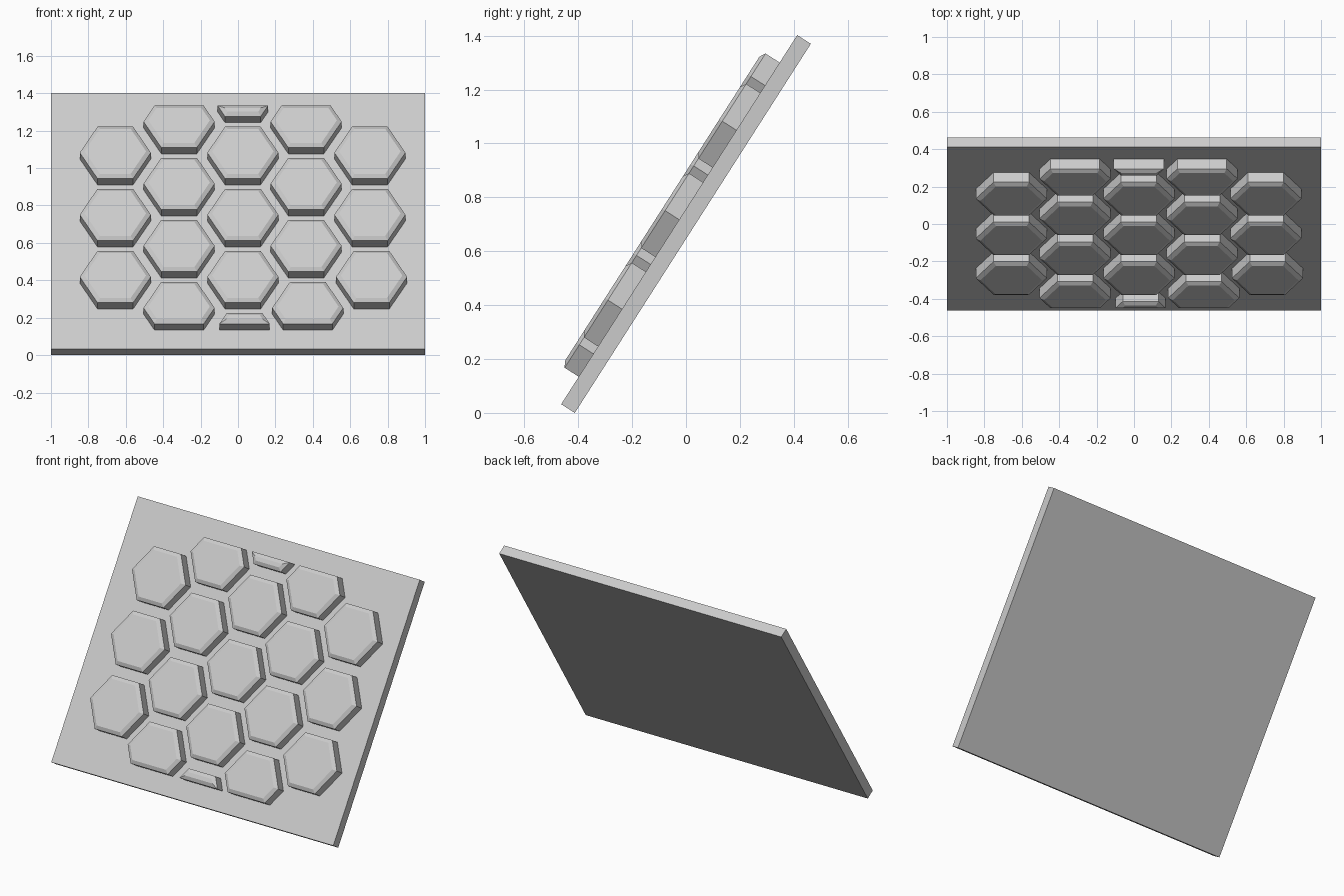
import bpy
import bmesh
from math import radians
from mathutils import Matrix, Vector

cube = bpy.data.objects.get("Cube")
if cube:
    bpy.data.objects.remove(cube, do_unlink=True)

TILT = radians(57.4)
LENGTH, THICK = 1.626, 0.06      # panel along the slope, panel thickness
RADIUS, PITCH = 0.19, 0.394      # tile corner radius, tile spacing
CLIP = 0.692                     # tiles are trimmed beyond this line
WALL, BEVEL, RISE = 0.062, 0.022, 0.013

grey = bpy.data.materials.new("light_grey")
grey.use_nodes = True
colour = (0.6, 0.6, 0.6, 1)
grey.diffuse_color = colour
grey.node_tree.nodes["Principled BSDF"].inputs["Base Color"].default_value = colour

# Panel frame: x across, y up the slope, z out of the front face
frame = Matrix.Translation((0, 0, 0.701)) @ Matrix.Rotation(TILT, 4, 'X')


def add_object(name, bm):
    bmesh.ops.recalc_face_normals(bm, faces=bm.faces)
    mesh = bpy.data.meshes.new(name)
    bm.to_mesh(mesh)
    bm.free()
    mesh.materials.append(grey)
    obj = bpy.data.objects.new(name, mesh)
    obj.matrix_world = frame
    bpy.context.scene.collection.objects.link(obj)


def add_tile(name, x, y):
    bm = bmesh.new()
    place = Matrix.Translation((x, y, THICK / 2))
    # Flat-topped hexagon, corners pointing along x
    corners = [Matrix.Rotation(radians(60 * i), 4, 'Z') @ Vector((RADIUS, 0, 0))
               for i in range(6)]
    bm.faces.new([bm.verts.new(place @ c) for c in corners])
    # Trim at the upper and lower border lines
    for side in (-1, 1):
        bmesh.ops.bisect_plane(bm, geom=bm.verts[:] + bm.edges[:] + bm.faces[:],
                               plane_co=(0, side * CLIP, 0), plane_no=(0, side, 0),
                               clear_outer=True)
    # Straight wall, then a sloped rim around the flat top
    grown = bmesh.ops.extrude_face_region(bm, geom=bm.faces[:])["geom"]
    bmesh.ops.translate(bm, vec=(0, 0, WALL),
                        verts=[g for g in grown if isinstance(g, bmesh.types.BMVert)])
    top = [g for g in grown if isinstance(g, bmesh.types.BMFace)]
    bmesh.ops.recalc_face_normals(bm, faces=bm.faces)
    bmesh.ops.inset_region(bm, faces=top, thickness=BEVEL, depth=RISE,
                           use_even_offset=True)
    add_object(name, bm)


# Tilted back panel
bm = bmesh.new()
bmesh.ops.create_cube(bm, size=1, matrix=Matrix.Diagonal((2, LENGTH, THICK, 1)))
add_object("back_panel", bm)

# Honeycomb tiles: column position, rows in units of the spacing
columns = [(-0.656, (1, 0, -1)),
           (-0.315, (1.5, 0.5, -0.5, -1.5)),
           (0.026, (2, 1, 0, -1, -2)),
           (0.364, (1.5, 0.5, -0.5, -1.5)),
           (0.705, (1, 0, -1))]
for c, (x, rows) in enumerate(columns):
    for r, row in enumerate(rows):
        # The lowest tiles on the left side sit slightly further out
        nudge = 0.009 if c > 1 and row == rows[-1] else 0
        add_tile(f"hexagon_tile_{c + 1}_{r + 1}", x + nudge, row * PITCH)
